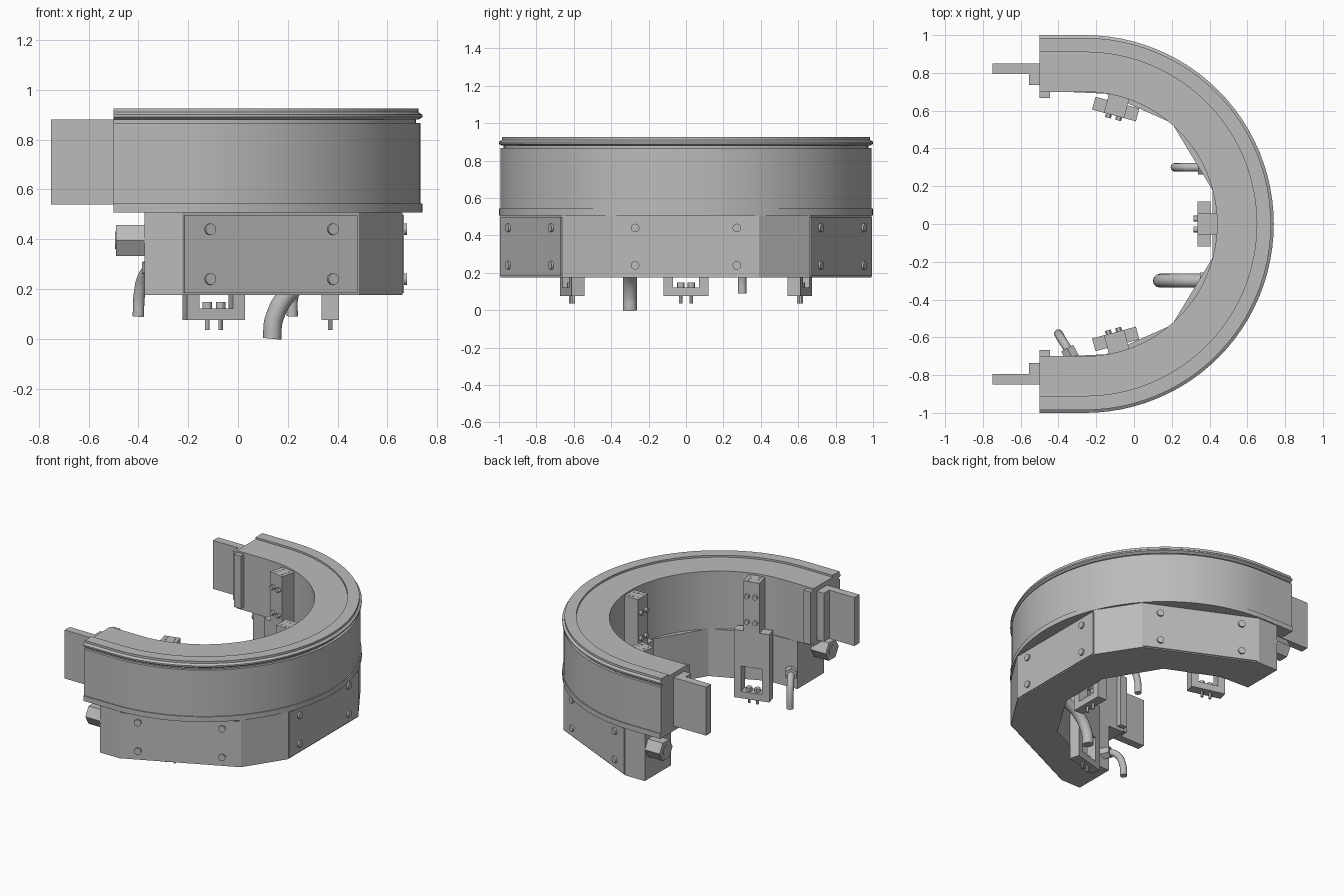
import bpy, bmesh, math
from mathutils import Matrix, Vector

cube = bpy.data.objects.get("Cube")
if cube:
    bpy.data.objects.remove(cube)

grey = bpy.data.materials.new("plain_grey")
grey.use_nodes = True
COL = (0.5, 0.5, 0.5, 1)
grey.diffuse_color = COL
grey.node_tree.nodes["Principled BSDF"].inputs["Base Color"].default_value = COL

CX = -0.26   # centre of the arc
END = -0.5   # where the straight arms stop


def finish(name, bm, matrix=None, smooth=False):
    bmesh.ops.recalc_face_normals(bm, faces=bm.faces)
    if matrix:
        bm.transform(matrix)
    me = bpy.data.meshes.new(name)
    bm.to_mesh(me)
    bm.free()
    me.materials.append(grey)
    ob = bpy.data.objects.new(name, me)
    bpy.context.collection.objects.link(ob)
    if smooth:
        bpy.ops.object.select_all(action='DESELECT')
        ob.select_set(True)
        bpy.context.view_layer.objects.active = ob
        bpy.ops.object.shade_smooth_by_angle(angle=math.radians(30))
    return ob


def add_box(bm, lo, hi):
    mid = [(a + b) / 2 for a, b in zip(lo, hi)]
    size = [b - a for a, b in zip(lo, hi)]
    m = Matrix.Translation(mid) @ Matrix.Diagonal((*size, 1))
    bmesh.ops.create_cube(bm, size=1, matrix=m)


def add_rod(bm, start, axis, length, radius, sides=16, spin=0):
    axis = Vector(axis).normalized()
    m = (Matrix.Translation(Vector(start) + axis * length / 2)
         @ axis.to_track_quat('Z', 'Y').to_matrix().to_4x4()
         @ Matrix.Rotation(spin, 4, 'Z'))
    bmesh.ops.create_cone(bm, cap_ends=True, segments=sides, radius1=radius,
                          radius2=radius, depth=length, matrix=m)


def box(name, lo, hi):
    bm = bmesh.new()
    add_box(bm, lo, hi)
    return finish(name, bm)


# Upper half ring: one cross-section swept along arm, arc, arm
def half_ring(name, profile, steps=48):
    bm = bmesh.new()
    rows = []
    angles = [math.pi * (i / steps - 0.5) for i in range(steps + 1)]
    for r, z in profile:
        path = [(END, -r)]
        path += [(CX + r * math.cos(a), r * math.sin(a)) for a in angles]
        path += [(END, r)]
        rows.append([bm.verts.new((x, y, z)) for x, y in path])
    for a, b in zip(rows, rows[1:] + rows[:1]):
        for i in range(len(a) - 1):
            bm.faces.new((a[i], a[i + 1], b[i + 1], b[i]))
    bm.faces.new([row[0] for row in rows])
    bm.faces.new([row[-1] for row in rows])
    finish(name, bm, smooth=True)


half_ring("upper_ring", [
    (0.70, 0.507), (1.0, 0.507), (1.0, 0.543), (0.993, 0.543), (0.993, 0.867),
    (0.975, 0.867), (0.975, 0.88), (0.985, 0.88), (1.0, 0.89), (1.0, 0.9),
    (0.985, 0.91), (0.985, 0.925), (0.91, 0.925), (0.91, 0.912), (0.70, 0.912)])

# Faceted lower body
outer = [(-0.375, 0.992), (-0.225, 0.992), (0.485, 0.66), (0.66, 0.39)]
inner = [(-0.375, 0.70), (-0.15, 0.69), (0.2, 0.535), (0.415, 0.18)]


def both_sides(points):
    return points + [(x, -y) for x, y in reversed(points)]


bm = bmesh.new()
out_pts, in_pts = both_sides(outer), both_sides(inner)
rings = [[bm.verts.new((x, y, z)) for x, y in pts]
         for pts, z in ((out_pts, 0.175), (out_pts, 0.507), (in_pts, 0.507), (in_pts, 0.175))]
for a, b in zip(rings, rings[1:] + rings[:1]):
    for i in range(len(a) - 1):
        bm.faces.new((a[i], a[i + 1], b[i + 1], b[i]))
for k in (0, -1):
    bm.faces.new([r[k] for r in rings])
finish("lower_body", bm)

# Bolted cover plates on three outer facets
for name, i in (("left_cover", 1), ("centre_cover", 3), ("right_cover", 5)):
    a, b = (Vector((*p, 0)) for p in out_pts[i:i + 2])
    along = (b - a).normalized()
    normal = Vector((-along.y, along.x, 0))
    half = (b - a).length / 2
    # local x runs along the facet, local y points outwards
    m = Matrix.Translation((a + b) / 2) @ Matrix.Rotation(math.atan2(along.y, along.x), 4, 'Z')
    bm = bmesh.new()
    add_box(bm, (-half + 0.008, -0.01, 0.183), (half - 0.008, 0.007, 0.497))
    for s in (-1, 1):
        for z in (0.24, 0.44):
            add_rod(bm, (s * 0.272, 0, z), (0, 1, 0), 0.019, 0.023)
    finish(name, bm, m, smooth=True)

# Brackets hanging on the inner wall (local x is radial)
for name, angle in (("left_bracket", 75), ("centre_bracket", 0), ("right_bracket", -75)):
    m = Matrix.Translation((CX, 0, 0)) @ Matrix.Rotation(math.radians(angle), 4, 'Z')
    bm = bmesh.new()
    add_box(bm, (0.595, -0.055, 0.52), (0.705, 0.055, 0.9))      # upright bar
    add_box(bm, (0.595, -0.12, 0.3), (0.665, 0.12, 0.55))        # wide plate
    add_box(bm, (0.66, -0.05, 0.32), (0.70, 0.05, 0.54))         # wall spacer
    add_box(bm, (0.595, -0.12, 0.075), (0.665, 0.12, 0.122))     # window sill
    for s in (-1, 1):
        add_box(bm, (0.595, min(s * 0.07, s * 0.12), 0.12),
                (0.665, max(s * 0.07, s * 0.12), 0.302))
        y = s * 0.028
        add_rod(bm, (0.63, y, 0.035), (0, 0, 1), 0.1, 0.009, 12)
        add_rod(bm, (0.63, y, 0.122), (0, 0, 1), 0.025, 0.02, 12)
        for z in (0.62, 0.8):
            add_rod(bm, (0.6, y, z), (-1, 0, 0), 0.025, 0.016, 12)
        for x in (0.62, 0.65, 0.68):
            add_rod(bm, (x, y, 0.895), (0, 0, 1), 0.007, 0.008, 12)
    finish(name, bm, m, smooth=True)

# Bent cables with their wall fittings
def cable(name, points, radius, fitting_radius):
    cu = bpy.data.curves.new(name, 'CURVE')
    cu.dimensions = '3D'
    cu.bevel_depth = radius
    cu.bevel_resolution = 4
    cu.use_fill_caps = True
    cu.resolution_u = 8
    sp = cu.splines.new('BEZIER')
    sp.bezier_points.add(len(points) - 1)
    for bp, p in zip(sp.bezier_points, points):
        bp.co = p
        bp.handle_left_type = bp.handle_right_type = 'AUTO'
    cu.materials.append(grey)
    bpy.context.collection.objects.link(bpy.data.objects.new(name, cu))
    end, before = Vector(points[-1]), Vector(points[-2])
    axis = before - end
    axis.z = 0
    bm = bmesh.new()
    add_rod(bm, end, axis, 0.06, fitting_radius, 6)
    finish(name + "_fitting", bm)


cable("thick_cable", [(0.137, -0.3, 0), (0.145, -0.3, 0.08), (0.21, -0.3, 0.19),
                      (0.3, -0.3, 0.245), (0.41, -0.3, 0.26)], 0.037, 0.05)
cable("thin_cable", [(0.217, 0.3, 0.09), (0.22, 0.3, 0.17), (0.255, 0.3, 0.25),
                     (0.31, 0.3, 0.28), (0.4, 0.3, 0.285)], 0.023, 0.045)
cable("side_cable", [(-0.4, -0.58, 0.09), (-0.397, -0.585, 0.17), (-0.38, -0.615, 0.25),
                     (-0.355, -0.655, 0.28), (-0.325, -0.71, 0.285)], 0.023, 0.042)

# Arm ends: tongue, step block, inner strip and hexagonal plug
for side, s in (("left", 1), ("right", -1)):
    def span(a, b):
        return sorted((s * a, s * b))

    for part, x0, x1, y0, y1, z0, z1 in (
            ("tongue", -0.75, -0.49, 0.795, 0.85, 0.54, 0.88),
            ("step_block", -0.555, -0.49, 0.735, 0.8, 0.54, 0.88),
            ("inner_strip", -0.5, -0.445, 0.667, 0.71, 0.53, 0.9)):
        ya, yb = span(y0, y1)
        box(side + "_" + part, (x0, ya, z0), (x1, yb, z1))
    bm = bmesh.new()
    add_rod(bm, (-0.37, s * 0.92, 0.395), (-1, 0, 0), 0.12, 0.072, 6)
    # turn the plug so that a flat faces up
    top = max(v.co.z for v in bm.verts) - 0.395
    if top > 0.07:
        bmesh.ops.rotate(bm, verts=bm.verts, cent=(0, s * 0.92, 0.395),
                         matrix=Matrix.Rotation(math.pi / 6, 3, 'X'))
    add_rod(bm, (-0.485, s * 0.92, 0.395), (-1, 0, 0), 0.008, 0.035)
    finish(side + "_plug", bm)
